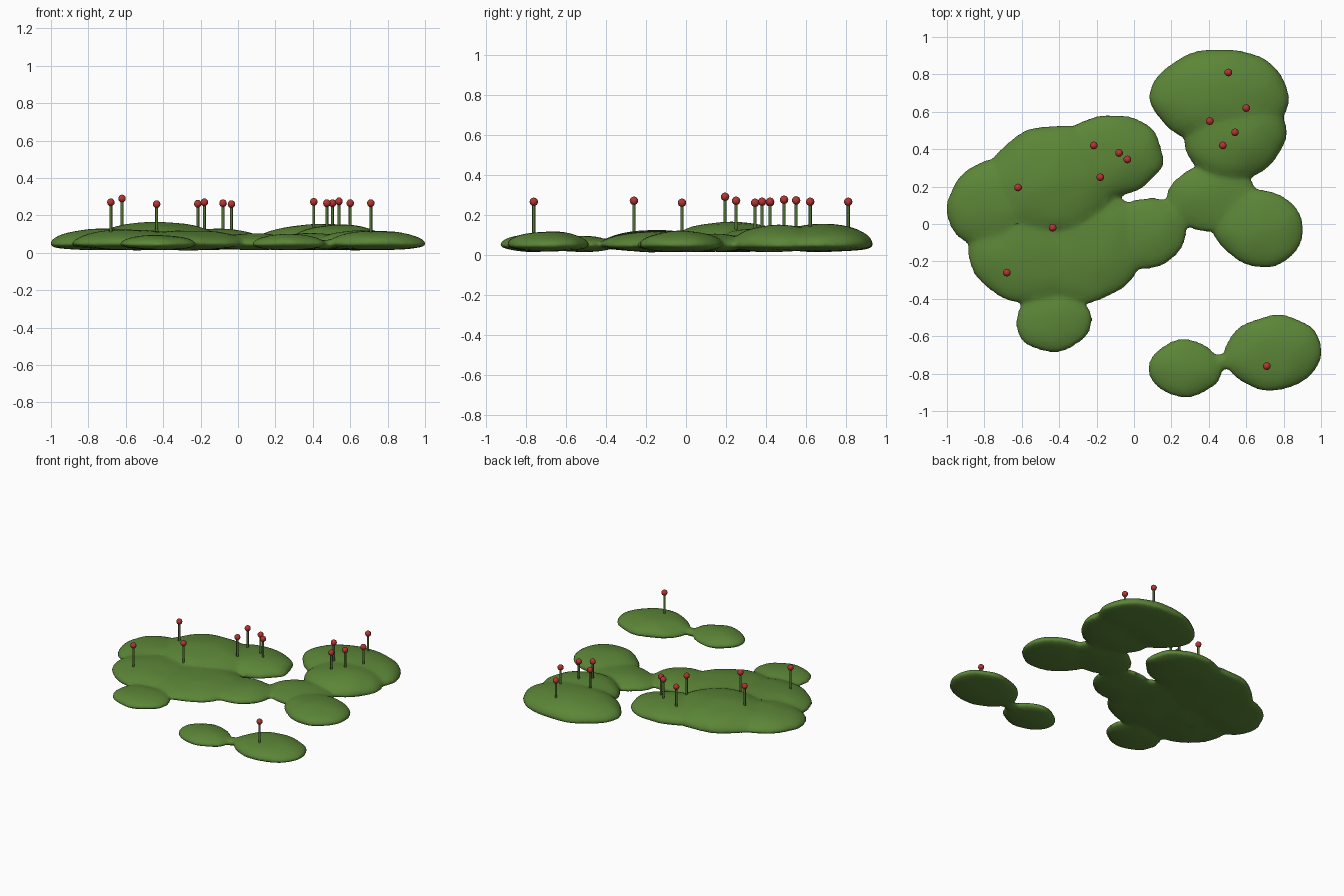
import bpy
import bmesh
from math import radians
from mathutils import Matrix, Vector, noise

cube = bpy.data.objects.get("Cube")
if cube:
    bpy.data.objects.remove(cube, do_unlink=True)


def material(name, colour):
    mat = bpy.data.materials.new(name)
    mat.use_nodes = True
    mat.diffuse_color = colour
    mat.node_tree.nodes["Principled BSDF"].inputs["Base Color"].default_value = colour
    return mat


moss_green = material("moss green", (0.105, 0.235, 0.038, 1))
stem_green = material("stem green", (0.085, 0.17, 0.035, 1))
cap_red = material("cap red", (0.46, 0.035, 0.03, 1))

RIM = 0.045     # height of the widest line of each cushion
UNDER = 0.03    # depth of the shallow underside


def add_cushion(bm, x, y, rx, ry, turn, top):
    """Flattened dome with a shallow underside and a slightly uneven outline."""
    place = Matrix.Translation((x, y, RIM)) @ Matrix.Rotation(radians(turn), 4, "Z")
    ball = bmesh.ops.create_uvsphere(bm, u_segments=40, v_segments=20, radius=1)
    for vert in ball["verts"]:
        p = vert.co.copy()
        p.x, p.y = p.x * rx, p.y * ry
        p.z *= top - RIM if p.z > 0 else UNDER
        p = place @ p
        wobble = noise.noise_vector(p * 7)
        vert.co = p + Vector((wobble.x * 0.015, wobble.y * 0.015, wobble.z * 0.005))


def build_moss(name, cushions):
    """Fuse overlapping cushions into one soft patch."""
    bm = bmesh.new()
    for cushion in cushions:
        add_cushion(bm, *cushion)
    mesh = bpy.data.meshes.new(name)
    bm.to_mesh(mesh)
    bm.free()
    mesh.materials.append(moss_green)
    patch = bpy.data.objects.new(name, mesh)
    bpy.context.collection.objects.link(patch)
    fuse = patch.modifiers.new("fuse", "REMESH")
    fuse.mode = "VOXEL"
    fuse.voxel_size = 0.014
    fuse.use_smooth_shade = True
    soften = patch.modifiers.new("soften", "SMOOTH")
    soften.factor = 0.5
    soften.iterations = 6
    thin = patch.modifiers.new("thin", "DECIMATE")
    thin.ratio = 0.25


# Moss: x, y, radius x, radius y, turn, top height
build_moss("large_moss_patch", [
    (-0.71, 0.11, 0.30, 0.24, 15, 0.13),
    (-0.44, 0.22, 0.36, 0.31, 15, 0.165),
    (-0.13, 0.36, 0.29, 0.225, 5, 0.13),
    (-0.57, -0.15, 0.32, 0.28, -10, 0.125),
    (-0.26, -0.13, 0.34, 0.29, 25, 0.12),
    (-0.43, -0.52, 0.205, 0.165, 0, 0.095),
    (0.07, -0.05, 0.22, 0.185, 20, 0.105),
    (0.46, 0.68, 0.375, 0.26, 0, 0.155),
    (0.54, 0.47, 0.28, 0.24, 20, 0.15),
    (0.42, 0.14, 0.25, 0.185, 0, 0.105),
    (0.66, -0.02, 0.25, 0.21, -15, 0.12),
])
build_moss("small_moss_patch", [
    (0.27, -0.77, 0.20, 0.155, 0, 0.10),
    (0.745, -0.69, 0.265, 0.205, 5, 0.118),
    (0.47, -0.735, 0.06, 0.045, 0, 0.07),
])

# Spore stalks: x, y, cap height
STALKS = [
    (-0.68, -0.26, 0.27), (-0.62, 0.195, 0.29), (-0.435, -0.02, 0.26),
    (-0.215, 0.42, 0.262), (-0.18, 0.25, 0.27), (-0.08, 0.38, 0.265),
    (-0.035, 0.345, 0.26), (0.405, 0.55, 0.272), (0.475, 0.42, 0.265),
    (0.505, 0.81, 0.265), (0.54, 0.49, 0.275), (0.60, 0.62, 0.265),
    (0.71, -0.76, 0.265),
]
ROOT = 0.07
for x, y, z in STALKS:
    bpy.ops.mesh.primitive_cylinder_add(
        vertices=8, radius=0.008, depth=z - ROOT, location=(x, y, (z + ROOT) / 2))
    stem = bpy.context.object
    stem.name = "spore_stem"
    stem.data.materials.append(stem_green)
    bpy.ops.object.shade_smooth_by_angle(angle=radians(50))

    bpy.ops.mesh.primitive_uv_sphere_add(
        segments=10, ring_count=8, radius=0.021, location=(x, y, z))
    cap = bpy.context.object
    cap.name = "spore_cap"
    cap.data.materials.append(cap_red)
    bpy.ops.object.shade_smooth_by_angle(angle=radians(60))
